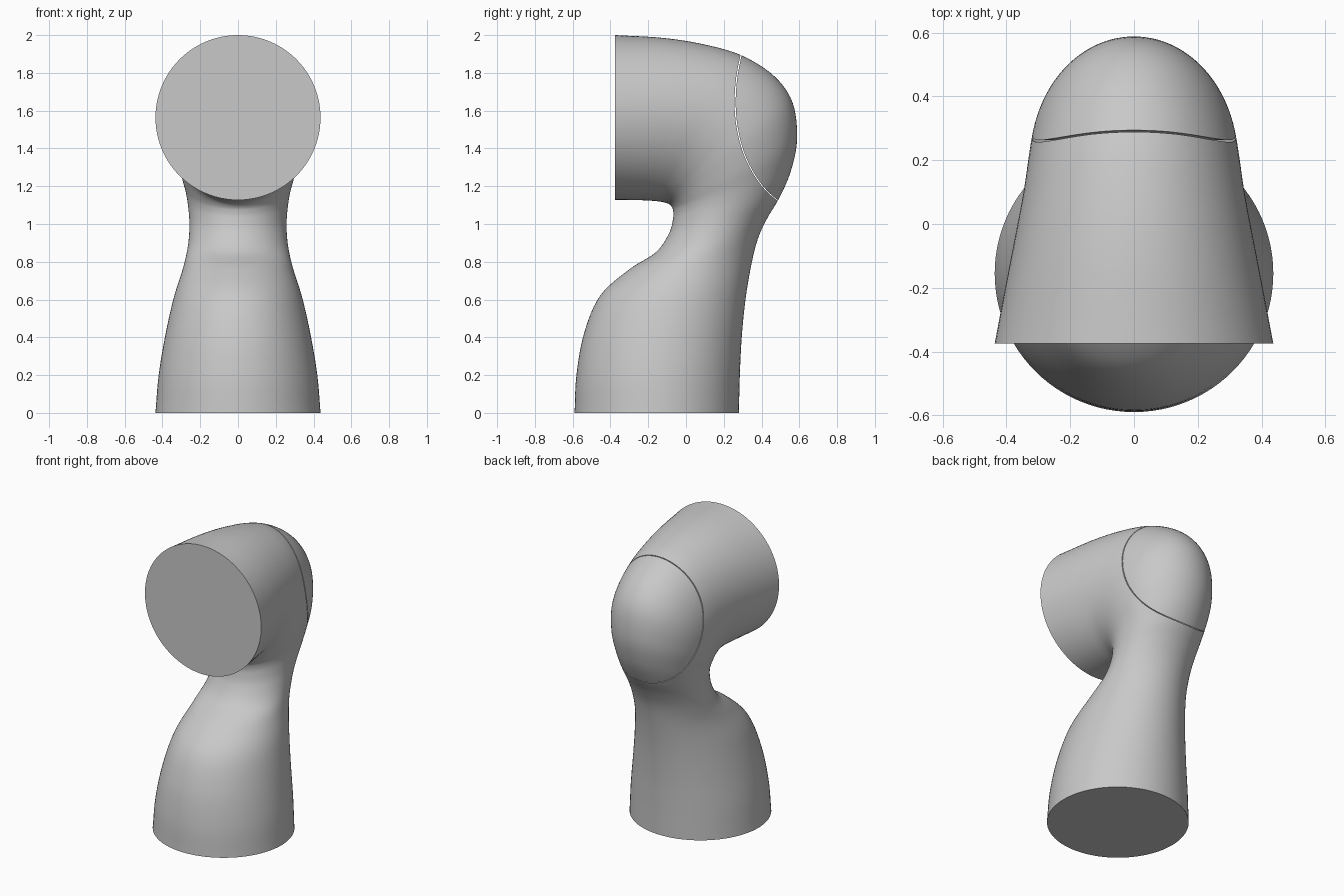
import bpy
import bmesh
import math
from mathutils import Vector

old = bpy.data.objects.get("Cube")
if old:
    bpy.data.objects.remove(old, do_unlink=True)

SIDES = 96
STEPS = 6
SEAM_GAP = 0.006

grey = bpy.data.materials.new("light_grey")
grey.use_nodes = True
colour = (0.58, 0.58, 0.58, 1)
grey.diffuse_color = colour
grey.node_tree.nodes["Principled BSDF"].inputs["Base Color"].default_value = colour

# Oval sections along the bent tube: outer y, z, inner y, z, half width
SECTIONS = [Vector(s) for s in (
    (.28, 0, -.59, 0, .437),
    (.285, .2, -.58, .2, .42),
    (.295, .4, -.54, .42, .385),
    (.315, .6, -.455, .62, .34),
    (.345, .78, -.3, .76, .29),
    (.38, .92, -.16, .85, .265),
    (.43, 1.03, -.09, .95, .257),
    (.495, 1.14, -.068, 1.03, .263),
    (.555, 1.28, -.068, 1.07, .277),
    (.588, 1.45, -.075, 1.09, .3),
    (.565, 1.64, -.09, 1.105, .32),
    (.47, 1.78, -.11, 1.113, .332),
    (.3, 1.89, -.14, 1.119, .348),
    (.1, 1.95, -.18, 1.123, .372),
    (-.12, 1.985, -.24, 1.126, .4),
    (-.375, 2, -.375, 1.127, .437),
)]

# Cap seam seen from the side, top to bottom
SEAM = [Vector(p) for p in (
    (.32, 2.02), (.29, 1.9), (.265, 1.77), (.257, 1.63), (.27, 1.5),
    (.305, 1.37), (.36, 1.26), (.42, 1.18), (.49, 1.12), (.6, 1.05))]


def spline(points, steps):
    """Smooth curve through points of any dimension."""
    pts = [points[0] * 2 - points[1], *points, points[-1] * 2 - points[-2]]
    out = []
    for a, b, c, d in zip(pts, pts[1:], pts[2:], pts[3:]):
        for k in range(steps):
            t = k / steps
            out.append(b + (c - a) * (t / 2)
                       + (a * 2 - b * 5 + c * 4 - d) * (t * t / 2)
                       + (b * 3 - a - c * 3 + d) * (t ** 3 / 2))
    return out + [points[-1]]


def loft(name, rings):
    """Skin closed rings of points and close both ends."""
    bm = bmesh.new()
    loops = [[bm.verts.new(p) for p in ring] for ring in rings]
    n = len(loops[0])
    for a, b in zip(loops, loops[1:]):
        for i in range(n):
            j = (i + 1) % n
            bm.faces.new((a[i], a[j], b[j], b[i]))
    bm.faces.new(loops[0])
    bm.faces.new(loops[-1])
    bmesh.ops.recalc_face_normals(bm, faces=bm.faces)
    mesh = bpy.data.meshes.new(name)
    bm.to_mesh(mesh)
    bm.free()
    mesh.materials.append(grey)
    obj = bpy.data.objects.new(name, mesh)
    bpy.context.collection.objects.link(obj)
    return obj


def tube(name):
    rings = []
    for oy, oz, iy, iz, width in spline(SECTIONS, STEPS):
        outer, inner = Vector((0, oy, oz)), Vector((0, iy, iz))
        mid, half = (outer + inner) / 2, (outer - inner) / 2
        angles = [math.tau * i / SIDES for i in range(SIDES)]
        rings.append([mid + half * math.cos(a) + Vector((width * math.sin(a), 0, 0))
                      for a in angles])
    return loft(name, rings)


def seam_cutter(shift):
    """Block filling the space behind the seam."""
    side = spline(SEAM, STEPS) + [Vector((1, 1)), Vector((1, 2.1))]
    rings = [[(x, p.x + shift, p.y) for p in side] for x in (-1, 1)]
    cutter = loft("seam_cutter", rings)
    cutter.hide_render = True
    return cutter


def finish(obj, operation, shift):
    """Cut along the seam, then smooth the part with sharp rims."""
    cutter = seam_cutter(shift)
    mod = obj.modifiers.new("seam", 'BOOLEAN')
    mod.operation = operation
    mod.solver = 'EXACT'
    mod.object = cutter
    bpy.ops.object.select_all(action='DESELECT')
    bpy.context.view_layer.objects.active = obj
    obj.select_set(True)
    bpy.ops.object.modifier_apply(modifier=mod.name)
    bpy.data.objects.remove(cutter, do_unlink=True)
    bpy.ops.object.shade_smooth_by_angle(angle=math.radians(35))


# Bent arm body and its rear cover, parted by a thin seam
finish(tube("arm_body"), 'DIFFERENCE', 0)
finish(tube("rear_cover"), 'INTERSECT', SEAM_GAP)
